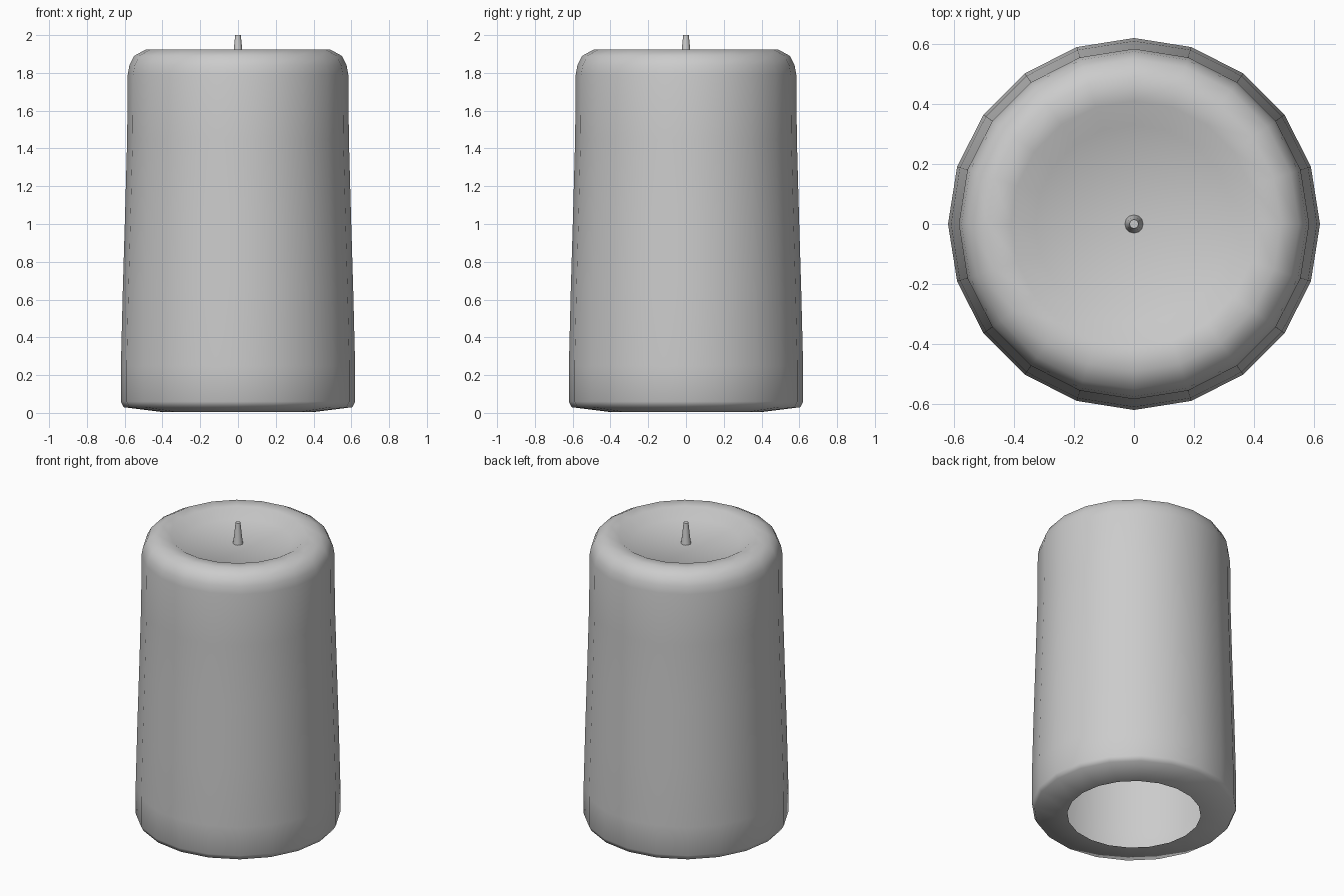
import bpy, bmesh
from math import cos, sin, pi, radians

if "Cube" in bpy.data.objects:
    bpy.data.objects.remove(bpy.data.objects["Cube"])


def lathe(name, profile, sides, angle):
    """Revolve (radius, z) points listed bottom to top; radius 0 closes to a point."""
    bm = bmesh.new()
    rings = []
    for r, z in profile:
        n = 1 if r == 0 else sides
        rings.append([bm.verts.new((r * cos(2 * pi * i / sides),
                                    r * sin(2 * pi * i / sides), z)) for i in range(n)])
    for a, b in zip(rings, rings[1:]):
        for i in range(sides):
            j = (i + 1) % sides
            if len(b) == 1:
                bm.faces.new((a[i], a[j], b[0]))
            else:
                bm.faces.new((a[i], a[j], b[j], b[i]))
    mesh = bpy.data.meshes.new(name)
    bm.to_mesh(mesh)
    bm.free()
    obj = bpy.data.objects.new(name, mesh)
    bpy.context.collection.objects.link(obj)
    bpy.ops.object.select_all(action='DESELECT')
    obj.select_set(True)
    bpy.context.view_layer.objects.active = obj
    bpy.ops.object.shade_smooth_by_angle(angle=radians(angle))
    return obj


# Hollow wax shell, open underneath, with a dished top
lathe("candle_body", [
    (0.405, 0.005), (0.605, 0.03), (0.62, 0.06), (0.62, 0.25), (0.61, 0.65),
    (0.598, 1.05), (0.587, 1.45), (0.584, 1.79), (0.575, 1.84), (0.55, 1.89),
    (0.49, 1.923), (0.41, 1.918), (0.33, 1.87), (0, 1.86)], 20, 80)

# Tapered wick standing in the dish
lathe("wick", [(0.031, 1.858), (0.023, 1.92), (0.015, 2.0), (0, 2.0)], 12, 40)
